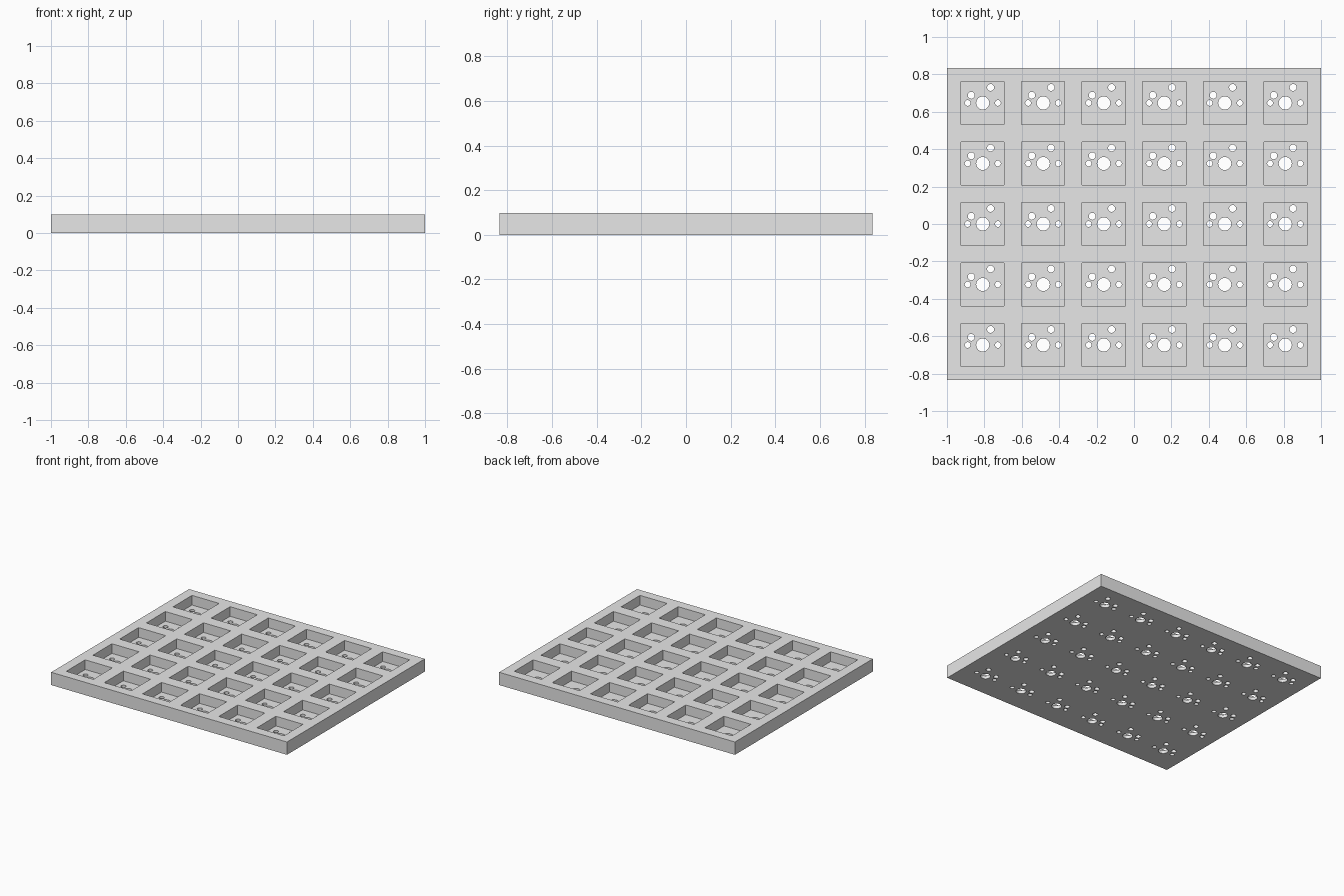
import bpy
import bmesh
import math
from mathutils import Matrix, Vector

if "Cube" in bpy.data.objects:
    bpy.data.objects.remove(bpy.data.objects["Cube"], do_unlink=True)

WIDTH, DEPTH, HEIGHT = 2.0, 1.67, 0.098
COLS, ROWS, PITCH = 6, 5, 0.3235
POCKET, FLOOR = 0.23, 0.024

# Holes in each pocket floor: x, y, radius
HOLES = [
    (0, 0, 0.035),            # centre post
    (-0.081, 0, 0.0155),      # side pegs
    (0.081, 0, 0.0155),
    (-0.0615, 0.041, 0.0185),  # contact pins
    (0.042, 0.083, 0.0185),
]


def add_box(bm, centre, size):
    matrix = Matrix.Translation(centre) @ Matrix.Diagonal((*size, 1))
    bmesh.ops.create_cube(bm, size=1, matrix=matrix)


def make_object(name, bm):
    mesh = bpy.data.meshes.new(name)
    bm.to_mesh(mesh)
    bm.free()
    obj = bpy.data.objects.new(name, mesh)
    bpy.context.collection.objects.link(obj)
    return obj


def cut(target, cutter):
    cutter.hide_render = True
    mod = target.modifiers.new(cutter.name, "BOOLEAN")
    mod.operation = "DIFFERENCE"
    mod.solver = "EXACT"
    mod.object = cutter
    bpy.context.view_layer.objects.active = target
    bpy.ops.object.modifier_apply(modifier=mod.name)
    bpy.data.objects.remove(cutter, do_unlink=True)


grey = bpy.data.materials.new("light_grey")
grey.use_nodes = True
grey.diffuse_color = (0.8, 0.8, 0.8, 1)
grey.node_tree.nodes["Principled BSDF"].inputs["Base Color"].default_value = (0.8, 0.8, 0.8, 1)

centres = [Vector(((c - (COLS - 1) / 2) * PITCH, (r - (ROWS - 1) / 2) * PITCH, 0))
           for r in range(ROWS) for c in range(COLS)]

# Solid plate
bm = bmesh.new()
add_box(bm, (0, 0, HEIGHT / 2), (WIDTH, DEPTH, HEIGHT))
plate = make_object("switch_plate", bm)
plate.data.materials.append(grey)

# Square pockets, open at the top
bm = bmesh.new()
for p in centres:
    add_box(bm, p + Vector((0, 0, FLOOR + HEIGHT / 2)), (POCKET, POCKET, HEIGHT))
cut(plate, make_object("pocket_cutter", bm))

# Round holes through the pocket floors
bm = bmesh.new()
for p in centres:
    for x, y, radius in HOLES:
        bmesh.ops.create_cone(bm, cap_ends=True, segments=32, radius1=radius,
                              radius2=radius, depth=FLOOR * 2,
                              matrix=Matrix.Translation(p + Vector((x, y, FLOOR / 2))))
cut(plate, make_object("hole_cutter", bm))

# Smooth the round hole walls, keep every other edge sharp
bpy.ops.object.select_all(action="DESELECT")
plate.select_set(True)
bpy.context.view_layer.objects.active = plate
bpy.ops.object.shade_smooth_by_angle(angle=math.radians(30))
